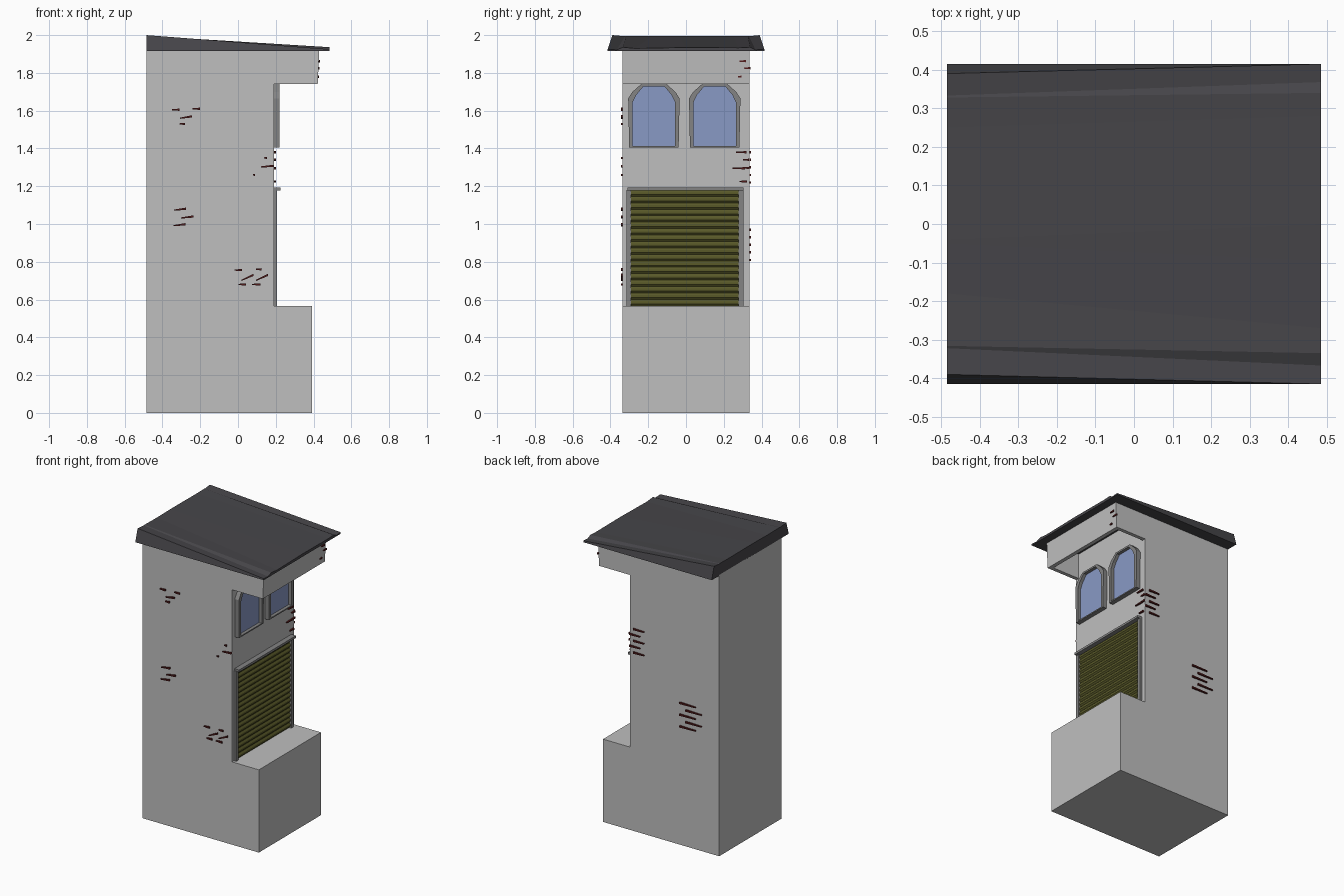
import bpy, math

if "Cube" in bpy.data.objects:
    bpy.data.objects.remove(bpy.data.objects["Cube"])

def mat(name, c):
    m = bpy.data.materials.new(name)
    m.diffuse_color = (*c, 1)
    m.use_nodes = True
    m.node_tree.nodes["Principled BSDF"].inputs["Base Color"].default_value = m.diffuse_color
    return m

WALL = mat("wall_grey", (0.52, 0.52, 0.52))
ROOF = mat("roof_charcoal", (0.062, 0.06, 0.067))
TRIM = mat("trim_grey", (0.23, 0.23, 0.23))
GLASS = mat("glass_blue", (0.25, 0.32, 0.56))
OLIVE = mat("shutter_olive", (0.10, 0.10, 0.022))
BRICK = mat("brick_red", (0.09, 0.012, 0.012))

def mesh(name, verts, faces, material):
    me = bpy.data.meshes.new(name)
    me.from_pydata(verts, [], faces)
    me.materials.append(material)
    ob = bpy.data.objects.new(name, me)
    bpy.context.collection.objects.link(ob)
    # make face directions consistent
    import bmesh
    bm = bmesh.new()
    bm.from_mesh(me)
    bmesh.ops.recalc_face_normals(bm, faces=bm.faces)
    bm.to_mesh(me)
    bm.free()
    return ob

def loft(name, a, b, material):
    """Closed solid between two matching outlines."""
    n = len(a)
    faces = [(i, (i + 1) % n, n + (i + 1) % n, n + i) for i in range(n)]
    faces += [tuple(range(n)), tuple(range(n, 2 * n))]
    return mesh(name, a + b, faces, material)

def side_profile(name, pts, y0, y1, material):
    return loft(name, [(x, y0, z) for x, z in pts], [(x, y1, z) for x, z in pts], material)

def box(name, x, y, z, material):
    pts = [(x[0], z[0]), (x[1], z[0]), (x[1], z[1]), (x[0], z[1])]
    return side_profile(name, pts, y[0], y[1], material)

# tower body with the projecting base
side_profile("tower_body", [(-.485, 0), (.392, 0), (.392, .565), (.19, .565),
                            (.19, 1.92), (-.485, 1.92)], -.335, .335, WALL)

# hollow canopy box above the windows
side_profile("canopy_front", [(.395, 1.74), (.422, 1.74), (.43, 1.92), (.395, 1.92)], -.33, .335, WALL)
for s, nm in ((-1, "left"), (1, "right")):
    side_profile("canopy_side_" + nm, [(.19, 1.74), (.422, 1.74), (.43, 1.92), (.19, 1.92)],
                 s * .335, s * .31, WALL)

# sloping roof: (back y, back z, front y, front z)
rows = [(-.415, 1.915, -.415, 1.915), (-.39, 2.0, -.415, 1.925), (-.322, 1.994, -.367, 1.922),
        (-.316, 1.996, -.335, 1.936), (-.18, 1.994, -.27, 1.930), (-.05, 1.996, -.095, 1.933),
        (-.04, 1.996, 0, 1.935), (.25, 1.995, .28, 1.933), (.328, 1.996, .34, 1.936),
        (.333, 1.994, .368, 1.922), (.39, 2.0, .415, 1.925), (.415, 1.915, .415, 1.915)]
loft("roof", [(-.485, r[0], r[1]) for r in rows], [(.485, r[2], r[3]) for r in rows], ROOF)

# arched windows: frame ring and glass
def arch(c, half, base, shoulder, top, flare=0):
    return [(c - half + flare, base), (c + half - flare, base), (c + half, shoulder),
            (c + half * .84, shoulder + (top - shoulder) * .45), (c + half * .5, top),
            (c - half * .5, top), (c - half * .84, shoulder + (top - shoulder) * .45),
            (c - half, shoulder)]

for c, nm in ((-.17, "left"), (.152, "right")):
    outer = arch(c, .136, 1.405, 1.665, 1.74, .005)
    inner = arch(c, .112, 1.413, 1.645, 1.728)
    n = len(outer)
    v = [(x, y, z) for x, loop in ((.188, outer), (.22, outer), (.22, inner), (.188, inner)) for y, z in loop]
    f = [(k * n + i, k * n + (i + 1) % n, ((k + 1) % 4) * n + (i + 1) % n, ((k + 1) % 4) * n + i)
         for k in range(4) for i in range(n)]
    mesh("window_frame_" + nm, v, f, TRIM)
    loft("window_glass_" + nm, [(.189, y, z) for y, z in inner], [(.198, y, z) for y, z in inner], GLASS)

# roller shutter: sawtooth slats
z0, z1, n = .567, 1.18, 18
h = (z1 - z0) / n
pts = [(.188, z0)]
for i in range(n):
    z = z0 + i * h
    pts += [(.193, z), (.201, z + h * .3), (.201, z + h * .65)]
pts += [(.193, z1), (.188, z1)]
side_profile("shutter_slats", pts, -.292, .28, OLIVE)
box("shutter_post_left", (.188, .207), (-.315, -.29), (.565, 1.18), TRIM)
box("shutter_post_right", (.188, .207), (.279, .304), (.565, 1.18), TRIM)
box("shutter_lintel", (.188, .225), (-.31, .304), (1.177, 1.192), TRIM)

# exposed bricks: thin wedges on the walls, (along, height, length, tilt)
def bricks(name, spots, place):
    verts, faces = [], []
    for u, z, ln, tilt in spots:
        b = len(verts)
        for d in (-.004, .01):
            for s, t in ((-.5, -.003), (.5, -.006), (.5, .006), (-.5, .003)):
                verts.append(place(u + s * ln, z + t + s * tilt, d))
        faces += [tuple(b + i for i in q) for q in
                  ((0, 1, 2, 3), (4, 5, 6, 7), (0, 1, 5, 4), (1, 2, 6, 5), (2, 3, 7, 6), (3, 0, 4, 7))]
    mesh(name, verts, faces, BRICK)

bricks("bricks_front", [
    (-.33, 1.605, .04, 0), (-.222, 1.61, .04, 0), (-.275, 1.565, .065, .01), (-.295, 1.53, .03, 0),
    (.145, 1.35, .015, 0), (.155, 1.305, .065, .005), (.085, 1.26, .012, 0),
    (-.307, 1.077, .065, .008), (-.268, 1.036, .065, .008), (-.31, .995, .065, .008),
    (.002, .756, .04, 0), (.11, .76, .03, 0), (.05, .716, .065, .03), (.127, .716, .065, .03),
    (.022, .68, .04, 0), (.096, .68, .045, 0)], lambda u, z, d: (u, -.335 - d, z))
bricks("bricks_back",
       [(-.25 - .045 * (i % 2), .81 + i * .04, .12, 0) for i in range(5)] +
       [(.12 + .03 * (i % 2), 1.22 + i * .04, .08, 0) for i in range(5)],
       lambda u, z, d: (u, .335 + d, z))
bricks("bricks_window_wall", [(.292, 1.38, .055, 0), (.28, 1.295, .065, 0), (.318, 1.34, .03, 0),
       (.32, 1.297, .03, 0), (.302, 1.225, .04, 0)], lambda u, z, d: (.19 + d, u, z))
bricks("bricks_canopy", [(.3, 1.862, .035, 0), (.325, 1.825, .035, 0), (.285, 1.78, .02, 0)],
       lambda u, z, d: (.422 + (z - 1.74) * .045 + d * .6, u, z))
